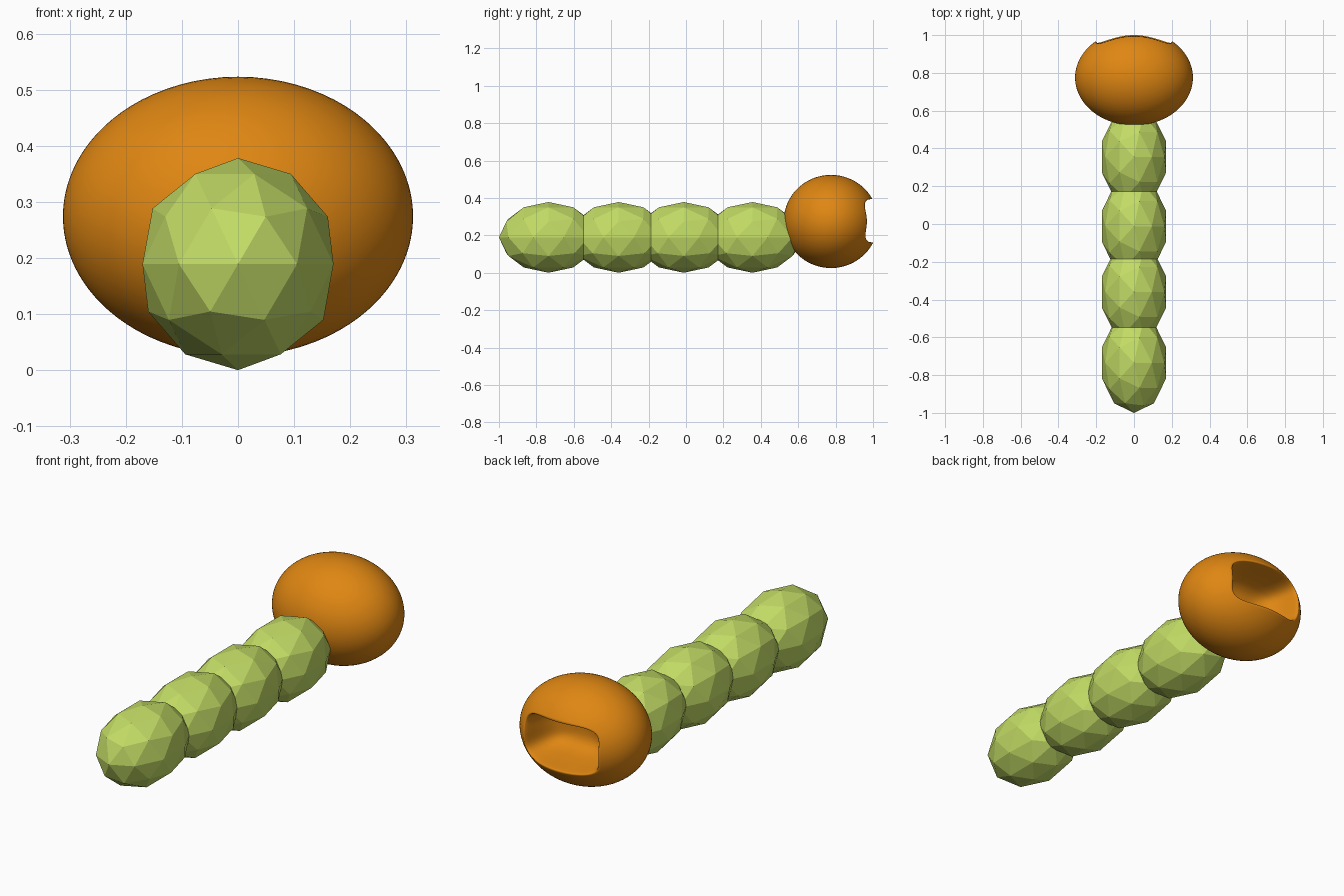
import bpy, bmesh, math

if "Cube" in bpy.data.objects:
    bpy.data.objects.remove(bpy.data.objects["Cube"])


def material(name, color):
    m = bpy.data.materials.new(name)
    m.diffuse_color = (*color, 1)
    m.use_nodes = True
    m.node_tree.nodes["Principled BSDF"].inputs["Base Color"].default_value = m.diffuse_color
    return m


green = material("leaf_green", (0.54, 0.71, 0.13))
orange = material("orange", (0.74, 0.24, 0.006))

# Body: four faceted, stretched segments overlapping in a row
for i, y in enumerate((-0.735, -0.36, -0.012, 0.355)):
    bpy.ops.mesh.primitive_ico_sphere_add(subdivisions=2, radius=1, location=(0, y, 0.189))
    seg = bpy.context.object
    seg.name = f"body_segment_{i + 1}"
    seg.scale = (0.179, 0.265, 0.189)
    bpy.ops.object.transform_apply(location=False, rotation=False, scale=True)
    seg.data.materials.append(green)

# Head: smooth ellipsoid with a wide mouth hollowed into the +y side
RX, RY, RZ = 0.312, 0.253, 0.249
MX, MZ, MOUTH_UP = 0.203, 0.118, 0.004
BACK_Y = 0.01
N = 96


def surface_y(x, z):
    return RY * math.sqrt(max(0, 1 - (x / RX) ** 2 - (z / RZ) ** 2))


def mouth_point(t, s=1.0):
    c, d = math.cos(t), math.sin(t)
    r = (abs(c) ** 4 + abs(d) ** 4) ** -0.25      # rounded rectangle
    return s * MX * r * c, s * MZ * r * d + MOUTH_UP


angles = [2 * math.pi * k / N for k in range(N)]
rings = []

# mouth cavity, from the back wall out to the lip: (scale, depth fraction)
for s, f in ((0.2, 1), (0.4, 0.98), (0.6, 0.92), (0.74, 0.78), (0.84, 0.56),
             (0.91, 0.32), (0.95, 0.15), (0.98, 0.04), (1.0, 0.0)):
    ring = []
    for t in angles:
        x, z = mouth_point(t, s)
        y = surface_y(x, z)
        ring.append((x, y + (BACK_Y - y) * f, z))
    rings.append(ring)

# front half, from the lip to the widest outline
for k in range(1, 21):
    w = math.sin(k / 20 * math.pi / 2)
    ring = []
    for t in angles:
        mx, mz = mouth_point(t)
        a = math.atan2(mz / RZ, mx / RX)
        x = mx + (RX * math.cos(a) - mx) * w
        z = mz + (RZ * math.sin(a) - mz) * w
        ring.append((x, surface_y(x, z), z))
    rings.append(ring)

# rear half, closing at the neck
outline = rings[-1]
for k in range(1, 24):
    p = k / 24 * math.pi / 2
    rings.append([(x * math.cos(p), -RY * math.sin(p), z * math.cos(p)) for x, _, z in outline])

bm = bmesh.new()
loops = [[bm.verts.new(p) for p in ring] for ring in rings]
for a, b in zip(loops, loops[1:]):
    for k in range(N):
        j = (k + 1) % N
        bm.faces.new((a[k], a[j], b[j], b[k]))
for loop, tip in ((loops[0], (0, BACK_Y, MOUTH_UP)), (loops[-1], (0, -RY, 0))):
    v = bm.verts.new(tip)
    for k in range(N):
        bm.faces.new((loop[k], loop[(k + 1) % N], v))
bmesh.ops.recalc_face_normals(bm, faces=bm.faces)
for f in bm.faces:
    f.smooth = True
mesh = bpy.data.meshes.new("head")
bm.to_mesh(mesh)
bm.free()
mesh.materials.append(orange)
head = bpy.data.objects.new("head", mesh)
head.location = (0, 0.775, 0.274)
bpy.context.collection.objects.link(head)
